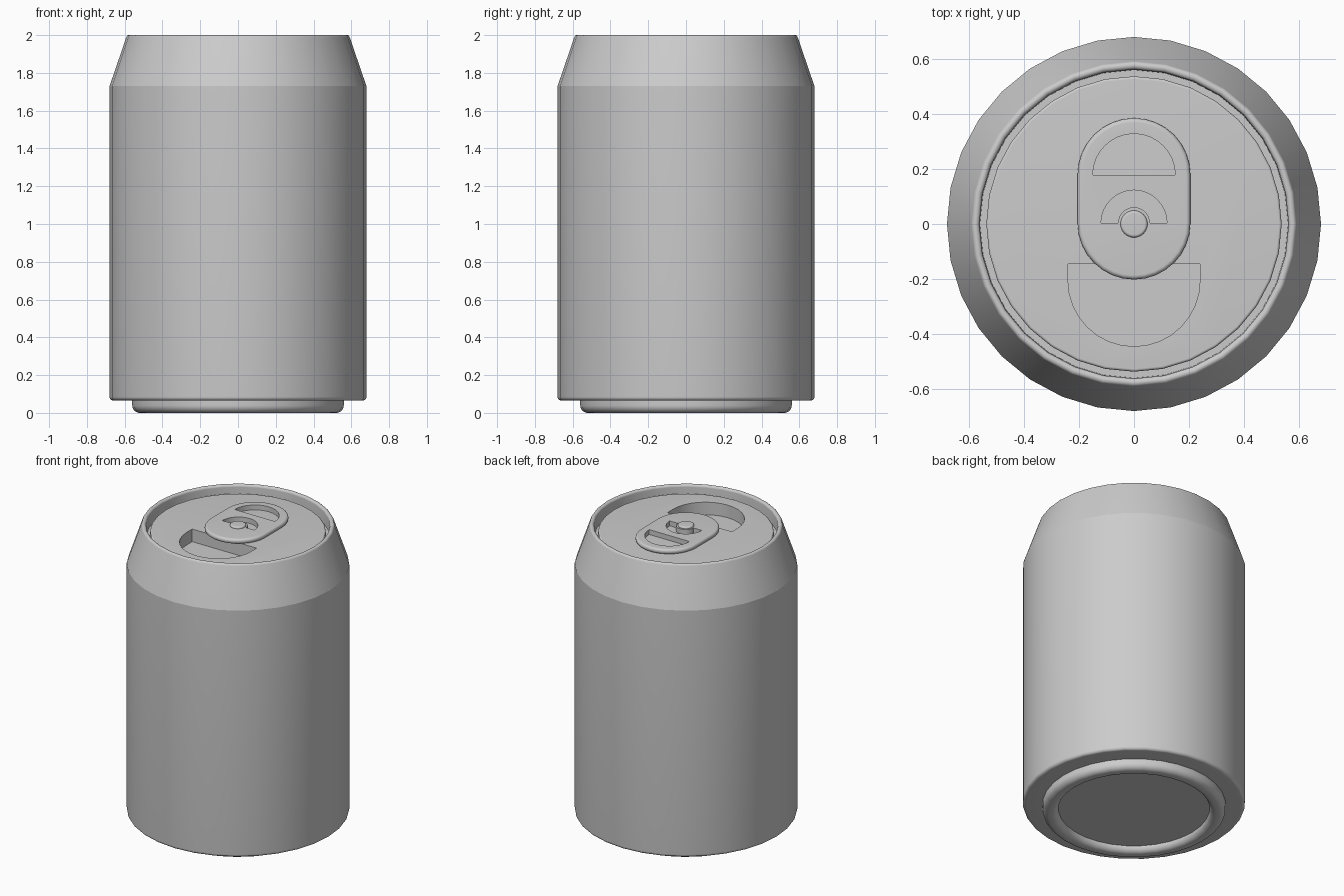
import bpy, bmesh
from math import sin, cos, pi, radians

SIDES = 32

cube = bpy.data.objects.get("Cube")
if cube:
    bpy.data.objects.remove(cube, do_unlink=True)


def arc(cx, cy, r, start, end, steps=8):
    """Points along a circular arc, angles in degrees."""
    angles = [radians(start + (end - start) * i / steps) for i in range(steps + 1)]
    return [(cx + r * cos(a), cy + r * sin(a)) for a in angles]


def to_object(name, bm):
    bmesh.ops.recalc_face_normals(bm, faces=bm.faces)
    mesh = bpy.data.meshes.new(name)
    bm.to_mesh(mesh)
    bm.free()
    obj = bpy.data.objects.new(name, mesh)
    bpy.context.collection.objects.link(obj)
    return obj


def lathe(name, profile):
    """Spin a (radius, z) profile about z and cap both ends."""
    bm = bmesh.new()
    rings = []
    for r, z in profile:
        rings.append([bm.verts.new((x, y, z)) for x, y in arc(0, 0, r, 0, 360, SIDES)[:-1]])
    for low, high in zip(rings, rings[1:]):
        for i in range(SIDES):
            j = (i + 1) % SIDES
            bm.faces.new((low[i], low[j], high[j], high[i]))
    bm.faces.new(rings[0])
    bm.faces.new(rings[-1])
    return to_object(name, bm)


def prism(name, outline, z0, z1):
    """Extrude an (x, y) outline from z0 to z1."""
    bm = bmesh.new()
    face = bm.faces.new([bm.verts.new((x, y, z0)) for x, y in outline])
    extruded = bmesh.ops.extrude_face_region(bm, geom=[face])["geom"]
    top = [v for v in extruded if isinstance(v, bmesh.types.BMVert)]
    bmesh.ops.translate(bm, verts=top, vec=(0, 0, z1 - z0))
    return to_object(name, bm)


def select(obj):
    bpy.ops.object.select_all(action="DESELECT")
    obj.select_set(True)
    bpy.context.view_layer.objects.active = obj


def bevel(obj, width, segments, angle):
    select(obj)
    mod = obj.modifiers.new("Bevel", "BEVEL")
    mod.width, mod.segments = width, segments
    mod.limit_method, mod.angle_limit = "ANGLE", radians(angle)
    bpy.ops.object.modifier_apply(modifier=mod.name)


def cut(obj, cutter):
    cutter.hide_render = True
    select(obj)
    mod = obj.modifiers.new("Cut", "BOOLEAN")
    mod.operation, mod.solver, mod.object = "DIFFERENCE", "EXACT", cutter
    bpy.ops.object.modifier_apply(modifier=mod.name)
    bpy.data.objects.remove(cutter, do_unlink=True)


def smooth(obj):
    select(obj)
    bpy.ops.object.shade_smooth_by_angle(angle=radians(15))


LID = 1.955

# Can body: recessed base, rounded foot, wall, shoulder, rim, groove and lid
profile = (
    [(0.463, 0.04)]
    + arc(0.503, 0.04, 0.04, 180, 270)
    + arc(0.52, 0.04, 0.04, 270, 360)
    + [(0.56, 0.065)]
    + arc(0.66, 0.085, 0.02, 270, 360)
    + [(0.68, 1.73)]
    + arc(0.577, 1.985, 0.015, 15, 180, 12)
    + [(0.56, 1.91), (0.537, 1.91)]
    + arc(0.527, LID - 0.01, 0.01, 0, 90)
)
can_body = lathe("can_body", profile[1:])

# Mouth recess in the lid
mouth = arc(0, -0.205, 0.24, 180, 360, 16) + [(0.24, -0.145), (-0.24, -0.145)]
cut(can_body, prism("mouth_cutter", mouth, LID - 0.085, LID + 0.02))
smooth(can_body)

# Pull tab: rounded plate with a finger hole and a crescent cut around the rivet
outline = arc(0, 0.18, 0.205, 0, 180, 16) + arc(0, 0.003, 0.205, 180, 360, 16)
pull_tab = prism("pull_tab", outline, LID - 0.001, LID + 0.033)
bevel(pull_tab, 0.016, 8, 60)
finger_hole = arc(0, 0.178, 0.15, 0, 180, 16)
crescent = arc(0, 0.003, 0.12, 0, 180, 16) + arc(0, 0.003, 0.058, 180, 0, 16)
for shape in (finger_hole, crescent):
    cut(pull_tab, prism("hole_cutter", shape, LID - 0.1, LID + 0.1))
smooth(pull_tab)

# Rivet holding the tab
rivet = lathe("rivet", [(0.049, LID - 0.005)] + arc(0.039, 1.99, 0.01, 0, 90))
smooth(rivet)
